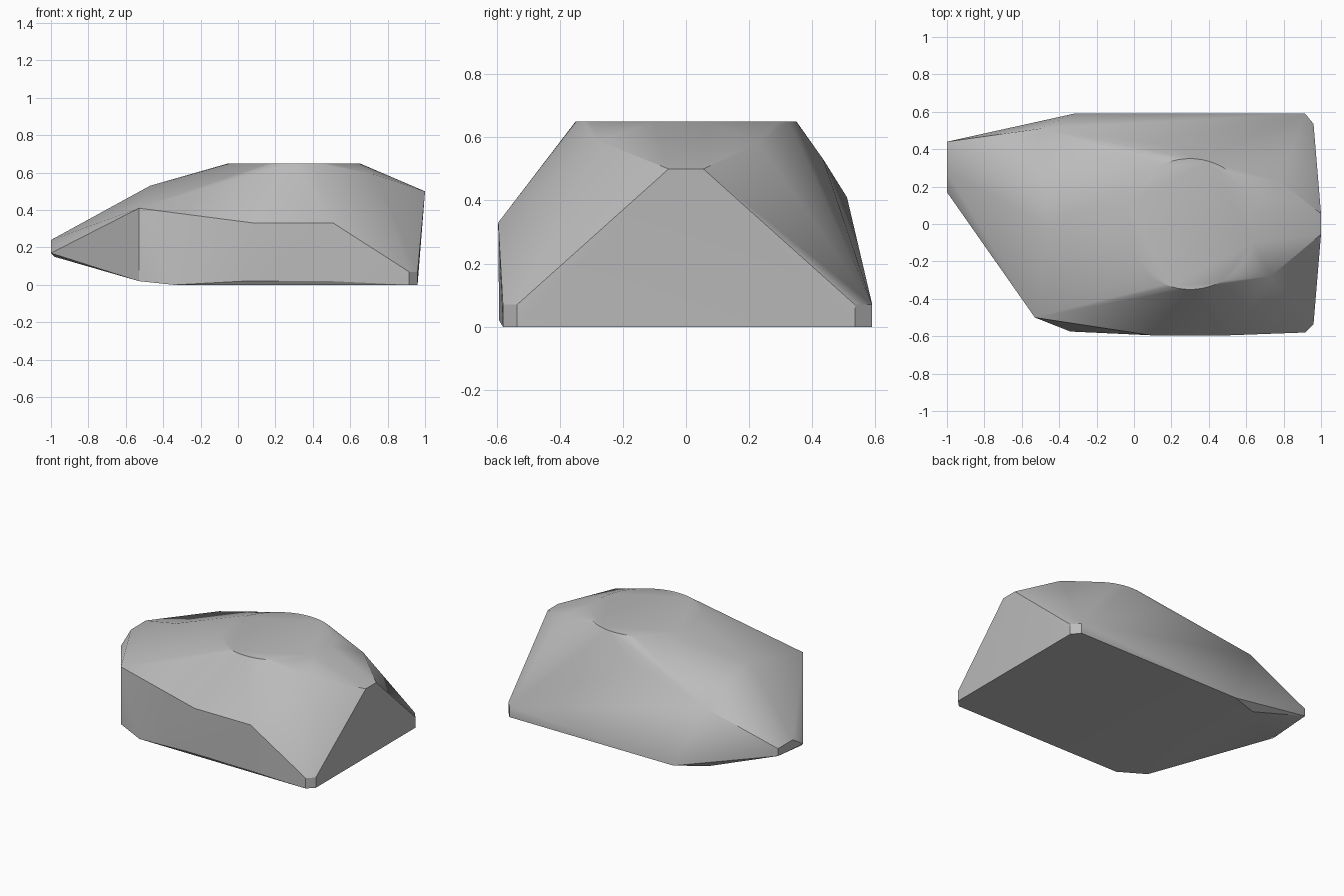
import bpy
import bmesh
import math

old = bpy.data.objects.get("Cube")
if old:
    bpy.data.objects.remove(old, do_unlink=True)

# Single plain grey
grey = bpy.data.materials.new("plain_grey")
grey.use_nodes = True
colour = (0.5, 0.5, 0.5, 1)
grey.diffuse_color = colour
grey.node_tree.nodes["Principled BSDF"].inputs["Base Color"].default_value = colour

# Flat round top
disc = [(0.3 + 0.35 * math.cos(i * math.tau / 64),
         0.35 * math.sin(i * math.tau / 64), 0.65) for i in range(64)]

# Small upright corner blocks at the tail
corners = []
for side, y in ((-1, 0.58), (1, 0.59)):
    for z in (0, 0.07):
        corners += [(0.915, side * y, z), (0.96, side * 0.535, z)]

# Tail ridge and shoulders
tail = [(1, -0.055, 0.5), (1, 0.055, 0.5),
        (0.73, -0.28, 0.59), (0.78, 0.23, 0.58)]

# Tapered nose, brow and base edge
nose = [(-1, 0.44, 0.24), (-1, 0.28, 0.24), (-1, 0.44, 0.19),
        (-1, 0.17, 0.17), (-0.98, 0.16, 0.15)]
brow = [(-0.47, 0, 0.53), (-0.5, 0.51, 0.41), (-0.53, -0.5, 0.41),
        (0.1, 0.435, 0.53)]
base = [(-0.53, -0.5, 0.02), (-0.53, 0.5, 0.02),
        (-0.34, -0.575, 0), (-0.32, 0.59, 0)]

# Bulged front flank
flank = [(0.03, -0.592, 0.02), (0.5, -0.592, 0.02),
         (0.09, -0.595, 0.33), (0.51, -0.595, 0.33)]

# Wrap one skin around all the parts
bm = bmesh.new()
for p in disc + corners + tail + nose + brow + base + flank:
    bm.verts.new(p)
hull = bmesh.ops.convex_hull(bm, input=bm.verts[:])
loose = [v for v in bm.verts if not v.link_faces]
bmesh.ops.delete(bm, geom=loose, context='VERTS')
bmesh.ops.dissolve_limit(bm, angle_limit=math.radians(0.3),
                         verts=bm.verts[:], edges=bm.edges[:])
bmesh.ops.recalc_face_normals(bm, faces=bm.faces[:])

mesh = bpy.data.meshes.new("faceted_shell")
bm.to_mesh(mesh)
bm.free()
mesh.materials.append(grey)
shell = bpy.data.objects.new("faceted_shell", mesh)
bpy.context.collection.objects.link(shell)

# Soft shading with sharp creases
bpy.ops.object.select_all(action='DESELECT')
shell.select_set(True)
bpy.context.view_layer.objects.active = shell
bpy.ops.object.shade_smooth_by_angle(angle=math.radians(30))
